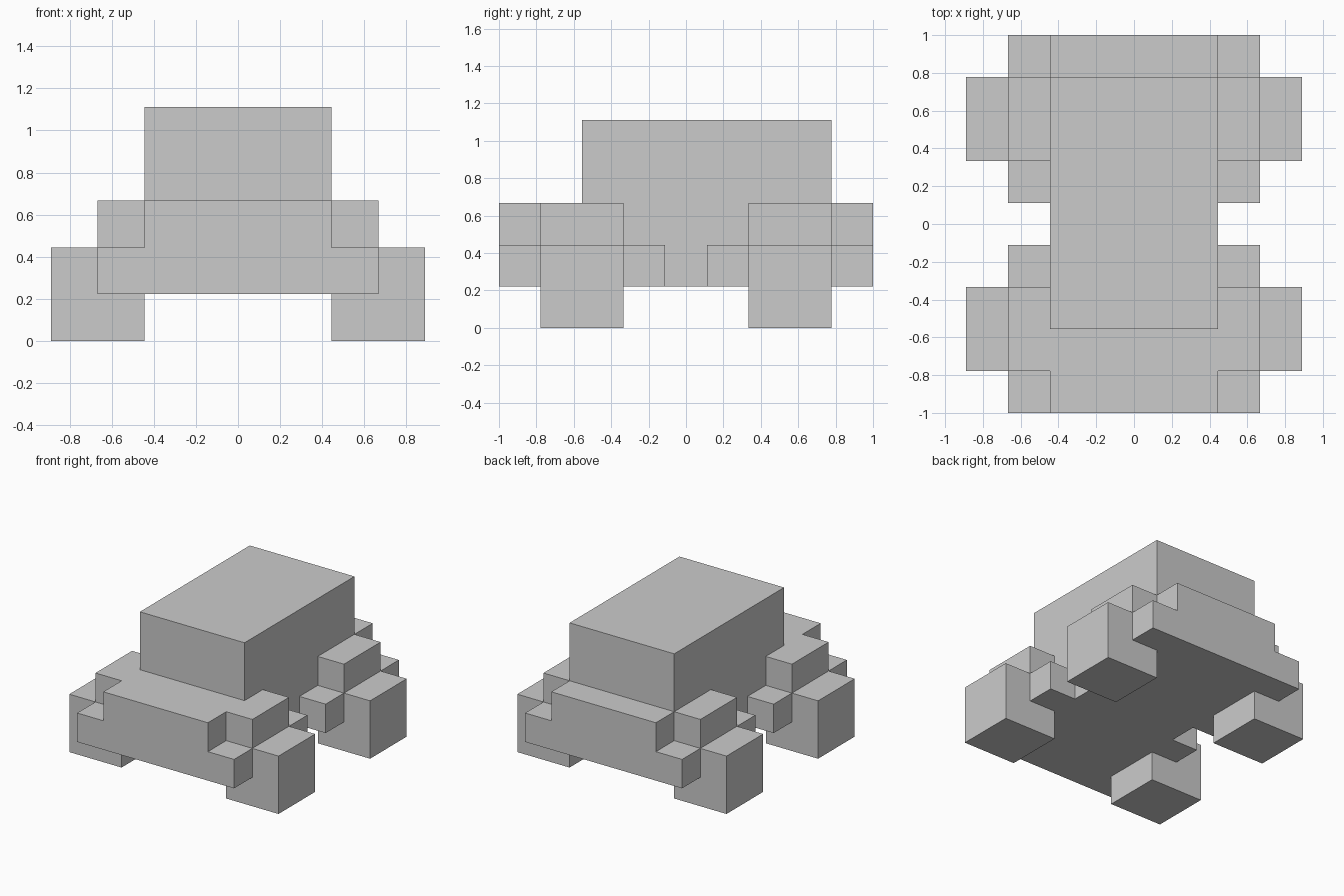
import bpy, bmesh

if "Cube" in bpy.data.objects:
    bpy.data.objects.remove(bpy.data.objects["Cube"])

U = 2 / 9  # block size: the model is nine blocks long


def extrude_x(name, profile, x0, x1, mirror=False):
    """Extrude a (y, z) profile, in blocks, from x0 to x1."""
    bm = bmesh.new()
    face = bm.faces.new([bm.verts.new((x0 * U, y * U, z * U)) for y, z in profile])
    ext = bmesh.ops.extrude_face_region(bm, geom=[face])
    verts = [g for g in ext["geom"] if isinstance(g, bmesh.types.BMVert)]
    bmesh.ops.translate(bm, verts=verts, vec=((x1 - x0) * U, 0, 0))
    bmesh.ops.recalc_face_normals(bm, faces=bm.faces)
    mesh = bpy.data.meshes.new(name)
    bm.to_mesh(mesh)
    bm.free()
    obj = bpy.data.objects.new(name, mesh)
    bpy.context.collection.objects.link(obj)
    if mirror:
        obj.modifiers.new("both_sides", "MIRROR")
    return obj


def side_block(name, y0, y1, z0, z1, x1):
    profile = [(y0, z0), (y1, z0), (y1, z1), (y0, z1)]
    return extrude_x(name, profile, 2, x1, mirror=True)


# Chassis and cabin in one side profile
extrude_x("body_and_cabin",
          [(-4.5, 1), (4.5, 1), (4.5, 3), (3.5, 3),
           (3.5, 5), (-2.5, 5), (-2.5, 3), (-4.5, 3)], -2, 2)

# Wheels with stepped fenders, on both axles and both sides
for end, yc in (("front", -2.5), ("rear", 2.5)):
    side_block(end + "_wheels", yc - 1, yc + 1, 0, 2, 4)
    side_block(end + "_fender_tops", yc - 1, yc + 1, 2, 3, 3)
    side_block(end + "_fender_leading_steps", yc - 2, yc - 1, 1, 2, 3)
    side_block(end + "_fender_trailing_steps", yc + 1, yc + 2, 1, 2, 3)
